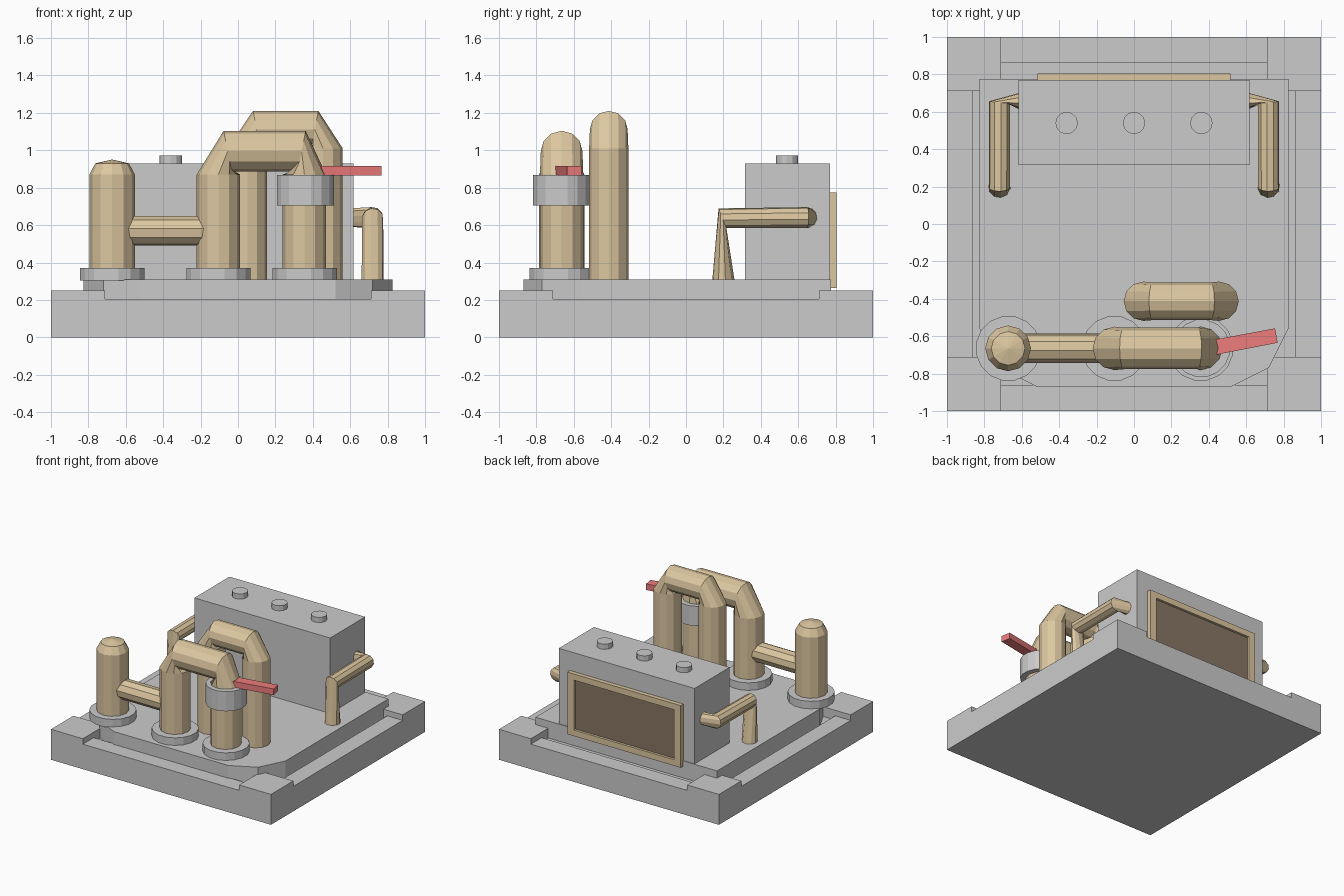
import bpy, bmesh, math
from mathutils import Vector

if "Cube" in bpy.data.objects:
    bpy.data.objects.remove(bpy.data.objects["Cube"])


def material(name, rgb):
    m = bpy.data.materials.new(name)
    m.diffuse_color = (*rgb, 1)
    m.use_nodes = True
    m.node_tree.nodes["Principled BSDF"].inputs["Base Color"].default_value = m.diffuse_color
    return m


TAN = material("tan_metal", (0.72, 0.57, 0.35))
RED = material("red_paint", (0.85, 0.2, 0.2))
DARK = material("dark_panel", (0.25, 0.18, 0.13))


def finish(name, bm, mat=None):
    bmesh.ops.recalc_face_normals(bm, faces=bm.faces)
    mesh = bpy.data.meshes.new(name)
    bm.to_mesh(mesh)
    bm.free()
    ob = bpy.data.objects.new(name, mesh)
    bpy.context.collection.objects.link(ob)
    if mat:
        mesh.materials.append(mat)
    return ob


def prism(name, outline, z0, z1, mat=None):
    bm = bmesh.new()
    lo = [bm.verts.new((x, y, z0)) for x, y in outline]
    hi = [bm.verts.new((x, y, z1)) for x, y in outline]
    bm.faces.new(lo)
    bm.faces.new(hi)
    for i in range(len(lo)):
        j = (i + 1) % len(lo)
        bm.faces.new((lo[i], lo[j], hi[j], hi[i]))
    return finish(name, bm, mat)


def box(name, x0, x1, y0, y1, z0, z1, mat=None):
    return prism(name, [(x0, y0), (x1, y0), (x1, y1), (x0, y1)], z0, z1, mat)


def loft(name, rings, sides=12, mat=None):
    """Skin circles given as (centre, normal, radius), carrying the ring orientation along."""
    bm = bmesh.new()
    n0 = Vector(rings[0][1]).normalized()
    u = n0.orthogonal().normalized()
    loops = []
    for c, n, r in rings:
        n = Vector(n).normalized()
        u = n0.rotation_difference(n) @ u
        v = n.cross(u)
        n0 = n
        angles = [2 * math.pi * (i + 0.5) / sides for i in range(sides)]
        loops.append([bm.verts.new(Vector(c) + r * (math.cos(a) * u + math.sin(a) * v)) for a in angles])
    for a, b in zip(loops, loops[1:]):
        for i in range(sides):
            j = (i + 1) % sides
            bm.faces.new((a[i], a[j], b[j], b[i]))
    bm.faces.new(loops[0])
    bm.faces.new(loops[-1])
    return finish(name, bm, mat)


def disc(name, x, y, r, z0, z1, sides=16):
    return loft(name, [((x, y, z0), (0, 0, 1), r), ((x, y, z1), (0, 0, 1), r)], sides)


def cut(ob, cutter):
    mod = ob.modifiers.new("cut", 'BOOLEAN')
    mod.operation = 'DIFFERENCE'
    mod.solver = 'EXACT'
    mod.object = cutter
    bpy.context.view_layer.objects.active = ob
    bpy.ops.object.modifier_apply(modifier=mod.name)
    bpy.data.objects.remove(cutter)


# Base: raised corners, lower lips and a sunken seat for the platform
base = box("base", -1, 1, -1, 1, 0, 0.25)
for w, d, z in ((0.71, 1.1, 0.205), (1.1, 0.71, 0.205), (0.71, 0.86, 0.17), (0.86, 0.71, 0.17)):
    cut(base, box("cutter", -w, w, -d, d, z, 0.4))

# Platform with chamfered front corners
prism("platform", [(-0.52, -0.87), (0.52, -0.87), (0.72, -0.77), (0.825, -0.56), (0.825, 0.775),
                   (-0.825, 0.775), (-0.825, -0.56), (-0.72, -0.77)], 0.165, 0.31)

# Rear housing with buttons and framed panel
box("housing", -0.617, 0.617, 0.315, 0.77, 0.305, 0.93)
for i, x in enumerate((-0.36, 0, 0.36)):
    disc(f"button_{i + 1}", x, 0.54, 0.06, 0.925, 0.972, 12)
frame = box("panel_frame", -0.515, 0.515, 0.765, 0.805, 0.265, 0.775, TAN)
cut(frame, box("cutter", -0.455, 0.455, 0.7, 0.9, 0.315, 0.725))
box("panel", -0.456, 0.456, 0.765, 0.785, 0.314, 0.726, DARK)

# Bent pipes on both sides of the housing
for side, s in (("right", 1), ("left", -1)):
    loft(f"{side}_side_pipe", [((s * 0.6, 0.655, 0.64), (s, 0, 0), 0.05),
                               ((s * 0.72, 0.65, 0.64), (s * 0.1, -1, 0), 0.057),
                               ((s * 0.72, 0.195, 0.637), (0, -1, -0.4), 0.057),
                               ((s * 0.72, 0.2, 0.305), (0, 0, -1), 0.06)], 10, TAN)

# Capped column and its link to the arch
Y = -0.665
UP = (0, 0, 1)
loft("column", [((-0.673, Y, 0.305), UP, 0.122), ((-0.673, Y, 0.87), UP, 0.122),
                ((-0.673, Y, 0.93), UP, 0.09), ((-0.673, Y, 0.95), UP, 0.003)], 12, TAN)
loft("link_pipe", [((-0.62, Y, 0.57), (1, 0, 0), 0.08), ((-0.15, Y, 0.57), (1, 0, 0), 0.08)], 10, TAN)


# Arched pipes
def arch(name, xl, xr, y, zs, zt, r, inset_l, inset_r):
    loft(name, [((xl, y, 0.305), UP, r), ((xl, y, zs), UP, r),
                ((xl + inset_l, y, zt), (1, 0, 0.2), r * 0.96),
                ((xr - inset_r, y, zt), (1, 0, -0.2), r * 0.96),
                ((xr, y, zs), (0, 0, -1), r), ((xr, y, 0.305), (0, 0, -1), r)], 12, TAN)


arch("front_arch_pipe", -0.105, 0.355, Y, 0.87, 0.995, 0.116, 0.05, 0.015)
arch("rear_arch_pipe", 0.05, 0.455, -0.413, 1.01, 1.112, 0.105, 0.05, 0.045)

# Flanges under the front pipes
for i, x in enumerate((-0.672, -0.105, 0.357)):
    disc(f"flange_{i + 1}", x, Y, 0.175, 0.305, 0.372)

# Valve collar and handle
disc("valve_collar", 0.36, Y, 0.155, 0.705, 0.867)
prism("valve_handle", [(0.37, -0.712), (0.768, -0.635), (0.754, -0.558), (0.356, -0.632)], 0.865, 0.915, RED)
